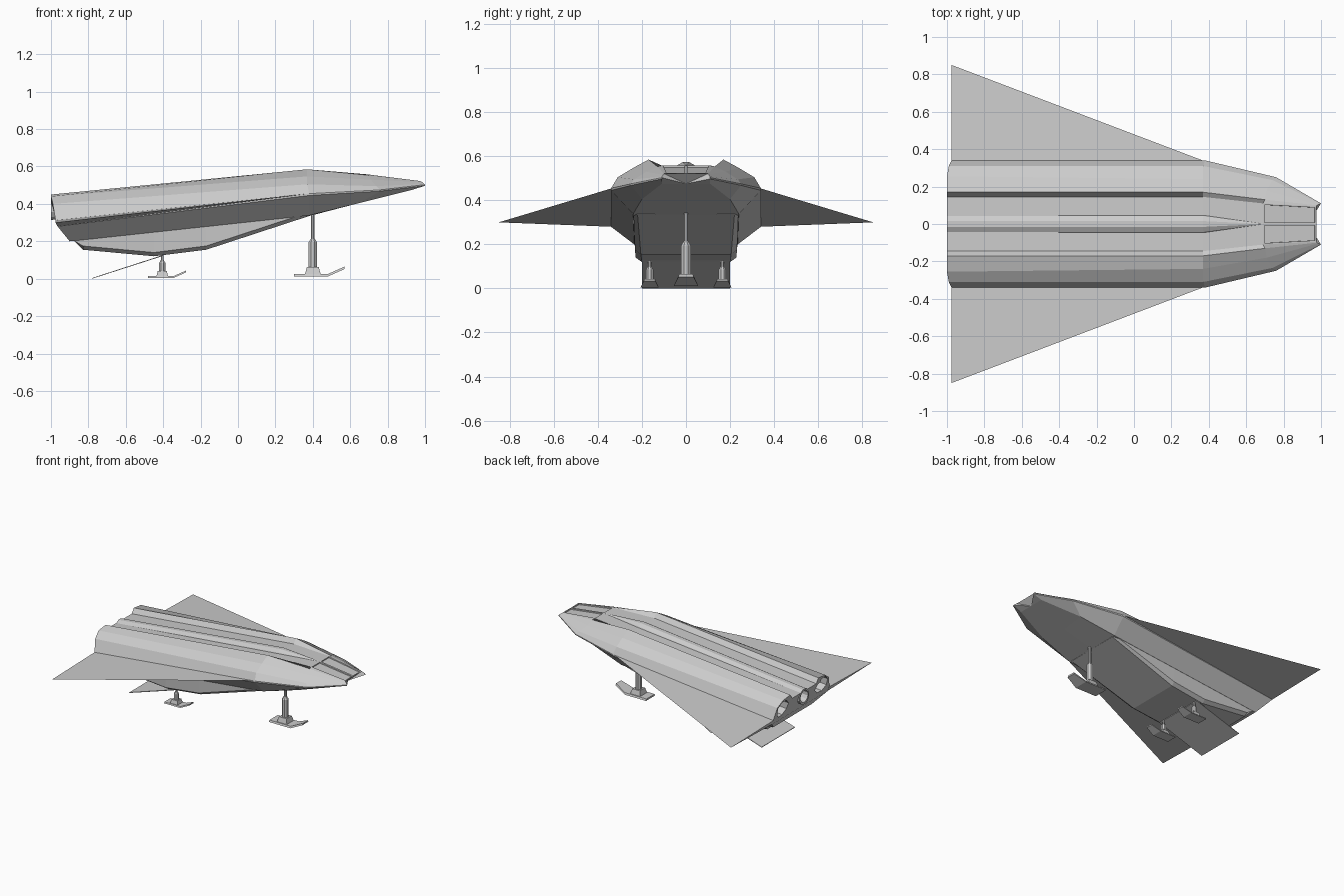
import bpy, bmesh, math
from mathutils import Matrix

if "Cube" in bpy.data.objects:
    bpy.data.objects.remove(bpy.data.objects["Cube"])


def finish(name, bm):
    bmesh.ops.recalc_face_normals(bm, faces=bm.faces)
    me = bpy.data.meshes.new(name)
    bm.to_mesh(me)
    bm.free()
    ob = bpy.data.objects.new(name, me)
    bpy.context.collection.objects.link(ob)
    return ob


def loft(sections, mirror=True):
    """Skin closed rings; half sections are mirrored across y = 0."""
    bm = bmesh.new()
    rings = []
    for s in sections:
        ring = list(s)
        if mirror:
            ring += [(x, -y, z) for x, y, z in reversed(s) if y > 1e-6]
        rings.append([bm.verts.new(p) for p in ring])
    n = len(rings[0])
    bands = []
    for a, b in zip(rings, rings[1:]):
        bands.append([bm.faces.new((a[i], a[(i + 1) % n], b[(i + 1) % n], b[i])) for i in range(n)])
    bm.faces.new(rings[0])
    bm.faces.new(rings[-1])
    return bm, bands


def prism(name, profile, y0, y1, taper=1.0):
    """Side profile (x, z) extruded along y."""
    return finish(name, loft([[(x, y, z) for x, z in profile] for y in (y0, y1)], False)[0])


def post(name, x, y, z0, z1, r0, r1, sides=8):
    bm = bmesh.new()
    bmesh.ops.create_cone(bm, cap_ends=True, segments=sides, radius1=r0, radius2=r1, depth=z1 - z0,
                          matrix=Matrix.Translation((x, y, (z0 + z1) / 2))
                          @ Matrix.Rotation(math.pi / sides, 4, 'Z'))
    return finish(name, bm)


def circle(x, y, z, r, sides):
    return [(x, y + r * math.cos((i + .5) * math.tau / sides),
             z + r * math.sin((i + .5) * math.tau / sides)) for i in range(sides)]


# main hull: tail, shoulder, cockpit and nose sections
tail = [(-1, 0, .415), (-1, .145, .415), (-1, .17, .45), (-1, .255, .44), (-.99, .31, .40),
        (-.975, .34, .31), (-.965, .34, .28), (-.9, .235, .2), (-.9, 0, .2)]
shoulder = [(.37, 0, .55), (.37, .145, .55), (.37, .17, .585), (.37, .24, .547), (.37, .31, .505),
            (.38, .34, .455), (.38, .34, .445), (.38, .24, .338), (.38, 0, .335)]
cockpit = [(.69, 0, .558), (.69, .11, .558), (.70, .13, .553), (.71, .18, .53), (.74, .235, .495),
           (.76, .25, .475), (.76, .25, .468), (.65, .2, .405), (.63, 0, .40)]
nose = [(.975, 0, .522), (.975, .095, .522), (.977, .1, .521), (.985, .104, .516), (.995, .109, .508),
        (1, .11, .503), (1, .11, .497), (.93, .11, .475), (.93, 0, .475)]
bm, bands = loft([tail, shoulder, cockpit, nose])
# sunken windscreen panes
panes = [bands[2][0], bands[2][-1]]
bmesh.ops.recalc_face_normals(bm, faces=bm.faces)
bmesh.ops.inset_individual(bm, faces=panes, thickness=.010, depth=0)
bmesh.ops.inset_individual(bm, faces=panes, thickness=.001, depth=-.008)
hull = finish("hull", bm)

# spine tube tapering into the cockpit roof
spine = finish("spine_tube", loft([circle(-1, 0, .372, .06, 12), circle(.37, 0, .515, .06, 12),
                                   circle(.68, 0, .556, .003, 12)], False)[0])

# exhaust openings
for name, y, z, r, sides in (("exhaust_mid", 0, .365, .045, 12),
                             ("exhaust_left", .24, .355, .066, 8),
                             ("exhaust_right", -.24, .355, .066, 8)):
    cut = finish(name + "_cutter", loft([circle(-1.1, y, z, r, sides),
                                         circle(-.88, y, z + .02, r, sides)], False)[0])
    cut.hide_render = True
    cut.display_type = 'WIRE'
    for ob in ([hull, spine] if y == 0 else [hull]):
        m = ob.modifiers.new(name, 'BOOLEAN')
        m.operation = 'DIFFERENCE'
        m.solver = 'EXACT'
        m.object = cut

# belly pod under the hull
belly = []
for xt, yt, zt, xb, yb, zb in ((-.88, .234, .205, -.83, .205, .155), (-.45, .237, .27, -.45, .2, .12),
                               (-.17, .238, .30, -.17, .205, .155), (.38, .238, .345, .38, .22, .335)):
    belly.append([(xt, 0, zt), (xt, yt, zt), (xb, (yb + yt) / 2 + .01, zb + .02), (xb, yb, zb), (xb, 0, zb)])
finish("belly", loft(belly)[0])

# thin delta wings
for side, s in (("left", 1), ("right", -1)):
    bm = bmesh.new()
    for p in ((.38, .335, .455), (-.975, .335, .312), (-.965, .335, .28), (-.975, .85, .30)):
        bm.verts.new((p[0], p[1] * s, p[2]))
    bmesh.ops.convex_hull(bm, input=bm.verts)
    finish(side + "_wing", bm)

# boarding ramp
prism("ramp", [(-.40, .127), (-.78, .004), (-.78, 0), (-.40, .122)], -.2, .2)


# landing legs with upturned skis
def leg(name, x, y, k, z0, knee, top):
    ski = [(-.10, 0, .055), (.08, 0, .055), (.17, .04, .035)]
    rings = []
    for dx, dz, w in ski:
        rings.append([(x + dx * k, y + sy * w * k * f, z0 + (dz + h) * k)
                      for sy, f, h in ((-1, 1, 0), (1, 1, 0), (1, .9, .013), (-1, .9, .013))])
    finish(name + "_ski", loft(rings, False)[0])
    post(name + "_foot", x, y, z0 + .01 * k, z0 + .05 * k, .06 * k, .045 * k, 4)
    post(name + "_sleeve", x, y, z0 + .045 * k, knee - .02 * k, .024 * k, .024 * k)
    post(name + "_collar", x, y, knee - .02 * k, knee, .024 * k, .011 * k)
    post(name + "_strut", x, y, knee - .01, top, .011 * k, .011 * k)


leg("front_leg", .40, 0, 1.0, .012, .215, .345)
for side, y in (("left", .165), ("right", -.165)):
    leg(side + "_rear_leg", -.405, y, .75, .004, .10, .14)
